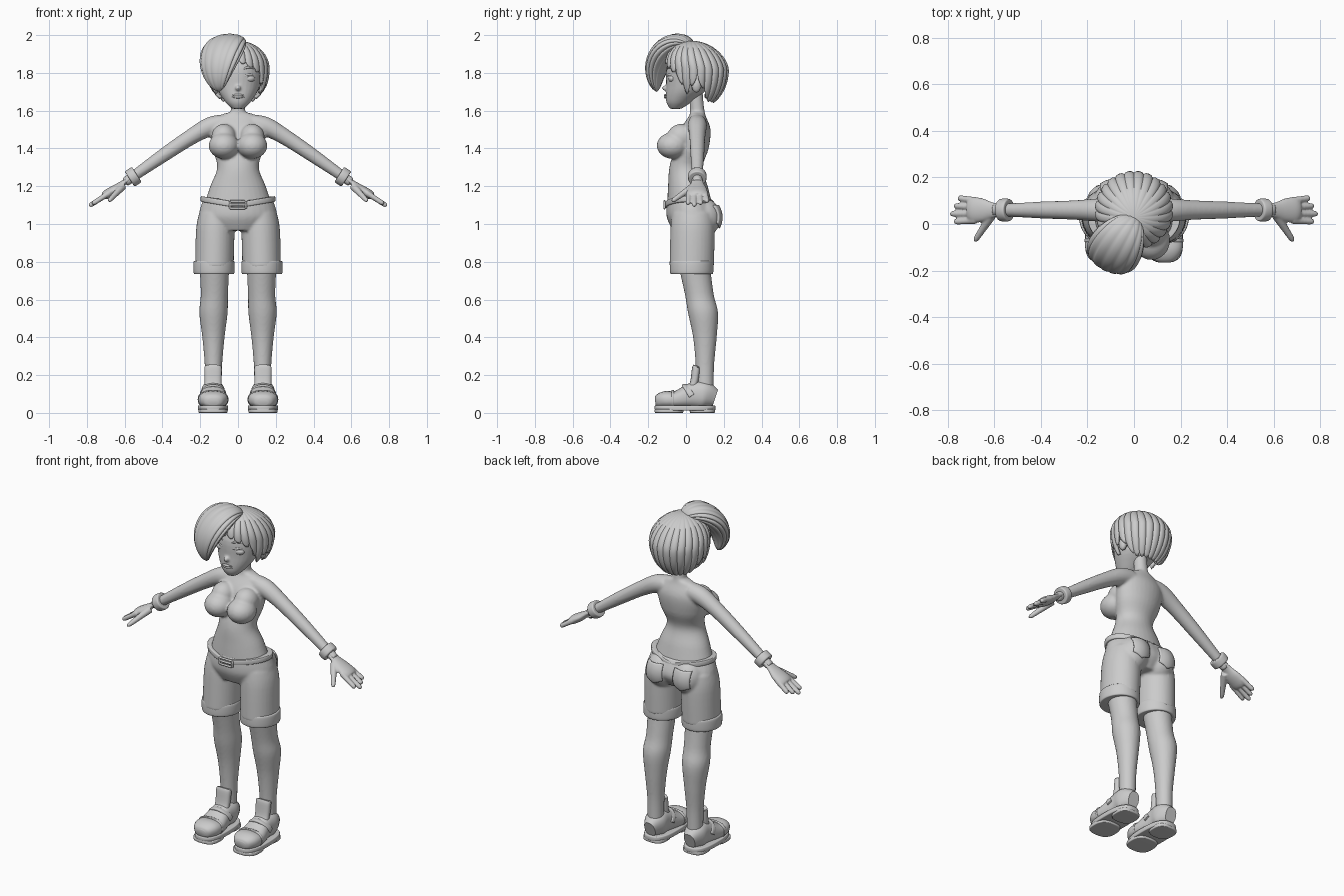
import bpy, bmesh, math
from mathutils import Vector, Matrix

if "Cube" in bpy.data.objects:
    bpy.data.objects.remove(bpy.data.objects["Cube"], do_unlink=True)

grey = bpy.data.materials.new("light_grey")
grey.use_nodes = True
grey.diffuse_color = (0.6, 0.6, 0.6, 1)
grey.node_tree.nodes["Principled BSDF"].inputs["Base Color"].default_value = grey.diffuse_color

X, Y, Z = Vector((1, 0, 0)), Vector((0, 1, 0)), Vector((0, 0, 1))
SIDES = ((1, "left"), (-1, "right"))


def smooth_rows(rows, steps):
    """Catmull-Rom interpolation of the rows."""
    out = []
    last = len(rows) - 1
    for i in range(last):
        near = rows[max(i - 1, 0)], rows[i], rows[i + 1], rows[min(i + 2, last)]
        for k in range(steps):
            t = k / steps
            out.append([b + t / 2 * (c - a + t * (2*a - 5*b + 4*c - d + t * (3*(b - c) + d - a)))
                        for a, b, c, d in zip(*near)])
    return out + [rows[last]]


def loft(bm, rows, ref=X, side=1, squash=1, flat=False, power=2, locks=0, steps=5, segs=32):
    """Skin rings (x, y, z, radius, depth); radius lies along ref, depth defaults to radius * squash."""
    rows = [(side * x, y, z, r, depth[0] if depth else r * squash) for x, y, z, r, *depth in rows]
    rows = smooth_rows(rows, steps)
    points = [Vector(row[:3]) for row in rows]
    rings = []
    for i, (point, row) in enumerate(zip(points, rows)):
        ahead, behind = points[min(i + 1, len(points) - 1)], points[max(i - 1, 0)]
        tangent = Z if flat else (ahead - behind).normalized()
        across = (ref - tangent * ref.dot(tangent)).normalized()
        other = tangent.cross(across)
        ring = []
        for k in range(segs):
            angle = math.tau * k / segs
            c, s = math.cos(angle), math.sin(angle)
            ridge = 0.93 + 0.09 * math.sqrt(abs(math.sin(angle * locks / 2))) if locks else 1
            u = math.copysign(abs(c) ** (2 / power), c) * row[3] * ridge
            v = math.copysign(abs(s) ** (2 / power), s) * row[4] * ridge
            ring.append(bm.verts.new(point + across * u + other * v))
        rings.append(ring)
    for low, high in zip(rings, rings[1:]):
        for k in range(segs):
            bm.faces.new((low[k - 1], low[k], high[k], high[k - 1]))
    bm.faces.new(rings[0])
    bm.faces.new(rings[-1])


def limb(bm, start, end, r_start, r_end, side=1):
    """Straight tapered rod with a rounded tip."""
    start, end = Vector(start), Vector(end)
    rows = [(*start.lerp(end, t), r_start + (r_end - r_start) * t) for t in (0, 0.5, 0.9)]
    loft(bm, rows + [(*end, r_end / 3)], ref=Y, side=side, segs=16)


def band(bm, centre, axis, width, depth, height, ref=X, side=1, power=2):
    """Solid ring-shaped slab with softened rims."""
    rows = [(*(Vector(centre) + axis * height / 2 * t), width - rim, depth - rim)
            for t, rim in ((-1, 0.01), (-0.8, 0), (0.8, 0), (1, 0.01))]
    loft(bm, rows, ref=ref, side=side, power=power, segs=48)


def ball(bm, centre, radii):
    bmesh.ops.create_uvsphere(bm, u_segments=24, v_segments=16, radius=1,
                              matrix=Matrix.Translation(centre) @ Matrix.Diagonal((*radii, 1)))


def face_stroke(bm, x_from, x_to, z, rise, middle, radius, thick, side=1):
    """Tapered line that follows the round of the face."""
    rows = []
    for k in range(9):
        t = k / 8
        x = x_from + (x_to - x_from) * t
        bulge = math.sin(math.pi * t)
        rows.append((x, middle - math.sqrt(radius ** 2 - x ** 2), z + rise * bulge, thick * (0.2 + bulge)))
    loft(bm, rows, ref=Z, side=side, segs=12, steps=1)


def finish(name, bm, voxel=0):
    """Make the object; a voxel size fuses its overlapping pieces."""
    bmesh.ops.recalc_face_normals(bm, faces=bm.faces)
    mesh = bpy.data.meshes.new(name)
    bm.to_mesh(mesh)
    bm.free()
    mesh.materials.append(grey)
    ob = bpy.data.objects.new(name, mesh)
    bpy.context.scene.collection.objects.link(ob)
    bpy.ops.object.select_all(action='DESELECT')
    ob.select_set(True)
    bpy.context.view_layer.objects.active = ob
    bpy.ops.object.shade_smooth_by_angle(angle=math.radians(50))
    if voxel:
        fuse = ob.modifiers.new("fuse", 'REMESH')
        fuse.mode, fuse.voxel_size, fuse.use_smooth_shade = 'VOXEL', voxel, True
        relax = ob.modifiers.new("relax", 'SMOOTH')
        relax.iterations = 3
    return ob


# Body: torso, neck, chest, arms and legs fused into one skin
bm = bmesh.new()
loft(bm, [(0, .02, 1.1, .18, .12), (0, .01, 1.2, .147, .105), (0, 0, 1.3, .11, .088),
          (0, .03, 1.4, .135, .09), (0, .05, 1.5, .145, .08), (0, .06, 1.57, .1, .045),
          (0, .06, 1.59, .05, .04)], flat=True)
loft(bm, [(0, .07, 1.5, .05), (0, .06, 1.6, .038), (0, .05, 1.7, .038)], flat=True)
for side, label in SIDES:
    ball(bm, (side * .075, -.07, 1.415), (.08, .085, .07))
    ball(bm, (side * .075, -.025, 1.46), (.066, .075, .07))
    limb(bm, (.02, .02, 1.56), (.12, .03, 1.56), .006, .008, side)
    loft(bm, [(.08, .06, 1.53, .05), (.15, .06, 1.515, .05), (.25, .06, 1.46, .042),
              (.4, .06, 1.36, .036), (.6, .06, 1.22, .025)], ref=Y, side=side)
    loft(bm, [(.125, .04, .8, .08), (.125, .07, .63, .072), (.13, .09, .53, .075),
              (.13, .1, .4, .059), (.13, .1, .25, .046), (.13, .1, .1, .044)], flat=True, side=side, squash=1.06)
finish("body", bm, voxel=.008)

# Head with nose and ears
bm = bmesh.new()
loft(bm, [(0, -.055, 1.61, .03), (0, -.035, 1.65, .07), (0, .01, 1.73, .115),
          (0, .03, 1.85, .127), (0, .04, 1.95, .05)], flat=True)
ball(bm, (0, -.11, 1.72), (.015, .017, .014))
for side, label in SIDES:
    ball(bm, (side * .125, .055, 1.735), (.02, .026, .04))
finish("head", bm, voxel=.006)

# Eyes, lids, brows and lips
eyes, brows, lips = bmesh.new(), bmesh.new(), bmesh.new()
for side, label in SIDES:
    ball(eyes, (side * .055, -.07, 1.77), (.035, .025, .022))
    face_stroke(eyes, .02, .1, 1.775, .016, .02, .122, .006, side)
    face_stroke(brows, .02, .1, 1.815, .015, .02, .122, .006, side)
for z in (1.682, 1.672):
    face_stroke(lips, -.034, .034, z, 0, -.02, .09, .006)
finish("eyes", eyes)
finish("brows", brows)
finish("lips", lips)

# Hair cap: ridged locks run from the crown to a ragged hem, set by angle from the front
HEM = ((0, 75), (50, 100), (65, 130), (90, 105), (120, 145), (180, 150))
COLUMNS, ROWS, LOCKS = 144, 24, 24


def hem(turn):
    for (a, low), (b, high) in zip(HEM, HEM[1:]):
        if turn <= b:
            return low + (high - low) * (turn - a) / (b - a)
    return HEM[-1][1]


bm = bmesh.new()
crown = bm.verts.new((0, .03, 1.97))
columns = []
for i in range(COLUMNS):
    angle = math.tau * i / COLUMNS
    lock = math.sqrt(abs(math.sin(angle * LOCKS / 2)))
    end = hem(math.degrees(min(angle, math.tau - angle))) - 8 * (1 - lock)
    column = []
    for j in range(ROWS):
        tilt = math.radians(end * (j + 1) / ROWS)
        reach = .167 * math.sin(tilt) * (.96 + .05 * lock)
        up = math.cos(tilt)
        column.append(bm.verts.new((reach * math.sin(angle), .06 - reach * math.cos(angle) - .03 * max(up, 0),
                                    1.82 + up * (.15 if up > 0 else .21))))
    columns.append(column)
for i, right in enumerate(columns):
    left = columns[i - 1]
    bm.faces.new((crown, left[0], right[0]))
    for j in range(ROWS - 1):
        bm.faces.new((left[j], left[j + 1], right[j + 1], right[j]))
hair = finish("hair", bm)
shell = hair.modifiers.new("shell", 'SOLIDIFY')
shell.thickness = .018

# Fringe: a ridged lobe swept along an arc from the crown down over one side of the face
root, rise, fall, tip = (Vector(p) for p in ((.01, .03, 1.94), (-.05, -.05, 2.02), (-.14, -.2, 1.87), (-.1, -.155, 1.7)))
rows = []
for k in range(33):
    t = k / 32
    s = 1 - t
    point = root * s**3 + rise * 3 * s * s * t + fall * 3 * s * t * t + tip * t**3
    rows.append((*point, .002 + .115 * abs(math.sin(math.pi * t)) ** .6))
bm = bmesh.new()
loft(bm, rows, ref=Vector((.9, -.45, 0)), squash=.5, locks=14, steps=1, segs=96)
finish("fringe", bm)

# Hands and bracelets
along = Vector((.84, 0, -.54))
for side, label in SIDES:
    bm = bmesh.new()
    loft(bm, [(.56, .06, 1.25, .026), (.61, .06, 1.215, .034), (.65, .06, 1.185, .05),
              (.69, .06, 1.16, .055), (.71, .06, 1.147, .045)], ref=Y, side=side, squash=.45)
    for i in range(4):
        knuckle = Vector((.68, .1 - .028 * i, 1.165))
        reach = .13 - .02 * abs(i - 2)
        limb(bm, knuckle, knuckle + along * reach + Y * (.012 - .006 * i), .016, .012, side)
    limb(bm, (.61, .04, 1.2), (.685, -.075, 1.12), .021, .011, side)
    finish(label + "_hand", bm, voxel=.005)
    bm = bmesh.new()
    band(bm, (.555, .06, 1.25), along, .048, .047, .045, ref=Y, side=side)
    finish(label + "_bracelet", bm)

# Shorts
bm = bmesh.new()
loft(bm, [(0, .03, .965, .15, .1), (0, .035, 1.04, .206, .138), (0, .02, 1.13, .184, .12)], flat=True)
for side, label in SIDES:
    loft(bm, [(.11, .035, 1.06, .095), (.12, .035, .97, .102), (.125, .03, .77, .102)],
         flat=True, side=side, squash=1.15)
    ball(bm, (side * .088, .085, 1.035), (.09, .1, .105))
shorts = finish("shorts", bm, voxel=.008)

# Rolled cuffs
for side, label in SIDES:
    bm = bmesh.new()
    band(bm, (.127, .03, .77), Z, .108, .114, .07, side=side)
    finish(label + "_cuff", bm)

# Belt rising over the hips, with a framed buckle
bm = bmesh.new()
band(bm, (0, .02, 1.1), Z, .197, .13, .03)
for v in bm.verts:
    v.co.z += abs(v.co.x) / 6
finish("belt", bm)
bm = bmesh.new()
half, front, low, high = .042, -.114, 1.083, 1.12
for z in (low, (low + high) / 2, high):
    limb(bm, (-half, front, z), (half, front, z), .006, .006)
for x in (-half, half):
    limb(bm, (x, front, low), (x, front, high), .006, .006)
finish("buckle", bm)

# Pointed back pockets wrapped onto the shorts
for side, label in SIDES:
    bm = bmesh.new()
    bmesh.ops.create_grid(bm, x_segments=12, y_segments=12, size=1)
    for v in bm.verts:
        u, h = v.co.x, v.co.y
        v.co = (side * .09 + u * .05, .3, 1.05 + h * .045 - (1 - h) * (1 - abs(u)) * .012)
    pocket = finish(label + "_back_pocket", bm)
    wrap = pocket.modifiers.new("wrap", 'SHRINKWRAP')
    wrap.target, wrap.wrap_method, wrap.use_project_y = shorts, 'PROJECT', True
    wrap.use_negative_direction, wrap.use_positive_direction = True, False
    cloth = pocket.modifiers.new("cloth", 'SOLIDIFY')
    cloth.thickness, cloth.offset = .02, 0

# Shoes: upper, toe seam, tongue, strap and sole with heel
foot = .132
for side, label in SIDES:
    bm = bmesh.new()
    loft(bm, [(foot, -.163, .06, .03, .02), (foot, -.15, .062, .053, .034), (foot, -.11, .07, .076, .045),
              (foot, -.05, .071, .077, .046), (foot, .04, .094, .062, .068), (foot, .1, .096, .063, .07),
              (foot, .155, .08, .035, .045)], side=side, power=2.4)
    finish(label + "_shoe_upper", bm)
    bm = bmesh.new()
    band(bm, (foot, -.07, .071), Y, .08, .049, .015, side=side, power=2.4)
    finish(label + "_toe_seam", bm)
    bm = bmesh.new()
    loft(bm, [(foot, 0, .09, .045), (foot, .04, .15, .044), (foot, .055, .235, .046), (foot, .057, .24, .04)],
         side=side, squash=.5, power=2.6)
    finish(label + "_shoe_tongue", bm)
    bm = bmesh.new()
    arch = [(math.cos(math.pi * k / 8), math.sin(math.pi * k / 8)) for k in range(9)]
    loft(bm, [(foot + .064 * c, .03 - .035 * s, .09 + .055 * s, .016) for c, s in arch],
         ref=Y, side=side, squash=.5, power=3)
    finish(label + "_shoe_strap", bm)
    bm = bmesh.new()
    band(bm, (foot, -.005, .026), Z, .079, .16, .028, side=side, power=2.7)
    for y, width, length in ((-.09, .076, .075), (.087, .068, .066)):
        band(bm, (foot, y, .01), Z, width, length, .02, side=side, power=2.7)
    finish(label + "_sole", bm)
